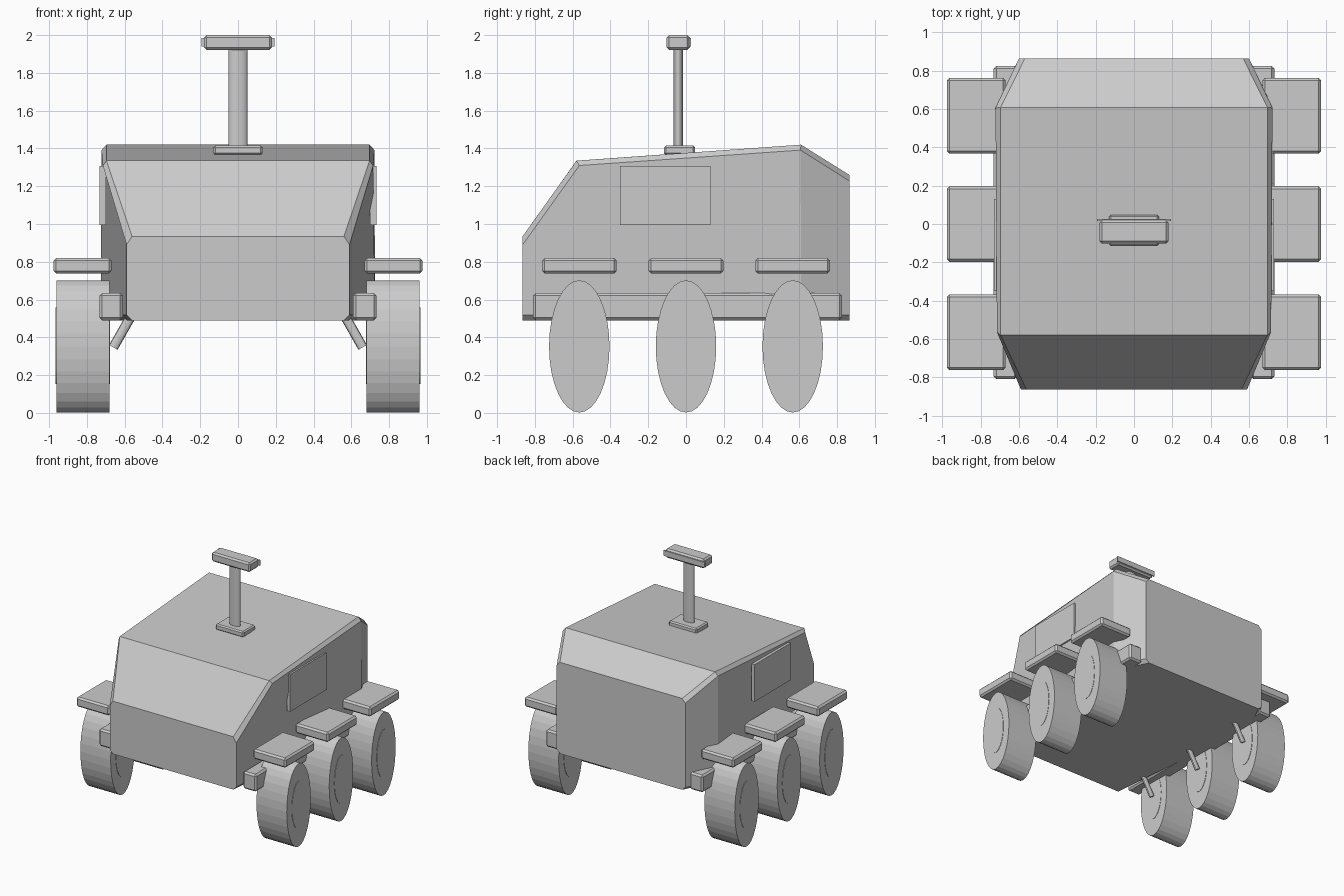
import bpy, bmesh, math
from mathutils import Matrix, Vector

if "Cube" in bpy.data.objects:
    bpy.data.objects.remove(bpy.data.objects["Cube"])


def finish(name, bm):
    bmesh.ops.recalc_face_normals(bm, faces=bm.faces)
    me = bpy.data.meshes.new(name)
    bm.to_mesh(me)
    bm.free()
    ob = bpy.data.objects.new(name, me)
    bpy.context.collection.objects.link(ob)
    return ob


def box(name, lo, hi, bevel=0.0):
    lo, hi = Vector(lo), Vector(hi)
    bm = bmesh.new()
    m = Matrix.Translation((lo + hi) / 2) @ Matrix.Diagonal((hi - lo).to_4d())
    m[3][3] = 1
    bmesh.ops.create_cube(bm, size=1, matrix=m)
    if bevel:
        bmesh.ops.bevel(bm, geom=bm.edges[:], offset=bevel, segments=1, affect='EDGES')
    return finish(name, bm)


def rod(name, a, b, r, r_y, sides=32):
    """Elliptical cylinder between two points; r_y is its half size along y."""
    a, b = Vector(a), Vector(b)
    d = (b - a).normalized()
    side = Vector((0, 1, 0))
    other = d.cross(side)
    bm = bmesh.new()
    rings = []
    for p in (a, b):
        rings.append([bm.verts.new(p + side * r_y * math.cos(t) + other * r * math.sin(t))
                      for t in (2 * math.pi * i / sides for i in range(sides))])
    for i in range(sides):
        j = (i + 1) % sides
        bm.faces.new((rings[0][i], rings[0][j], rings[1][j], rings[1][i]))
    for ring in rings:
        bm.faces.new(ring)
    return finish(name, bm)


# Cabin hull: side outline as (half width, y, z), joined across to its mirror
outline = [(.59, -.865, .49), (.59, -.865, .935), (.725, -.58, 1.335),
           (.725, .61, 1.42), (.60, .865, 1.26), (.60, .865, .49), (.725, .61, .49)]
bm = bmesh.new()
R = [bm.verts.new(p) for p in outline]
L = [bm.verts.new((-x, y, z)) for x, y, z in outline]
for i in range(7):
    j = (i + 1) % 7
    bm.faces.new((R[i], R[j], L[j], L[i]))
for V in (R, L):
    bm.faces.new((V[0], V[1], V[2], V[3], V[6]))   # long side
    bm.faces.new((V[3], V[4], V[5], V[6]))         # rear corner
bmesh.ops.recalc_face_normals(bm, faces=bm.faces)
# Chamfer the roof and floor borders, leave the upright corners sharp
rim = []
for e in bm.edges:
    p, q = (v.co for v in e.verts)
    if p.x * q.x > 0 and (p - q).xy.length > .01:
        rim.append(e)
bmesh.ops.bevel(bm, geom=rim, offset=.028, segments=1, affect='EDGES')
finish("cabin_body", bm)

for s, side in ((1, "right"), (-1, "left")):
    # Side windows and lower chassis rails
    box(f"window_{side}", (s * .70, -.35, .995), (s * .732, .13, 1.308))
    box(f"rail_{side}", (min(s * .61, s * .733), -.81, .49),
        (max(s * .61, s * .733), .826, .635), .014)
    for y, pos in ((-.565, "front"), (0, "middle"), (.565, "rear")):
        tag = f"{pos}_{side}"
        # Wheels, hubs, fenders and suspension struts
        rod(f"wheel_{tag}", (s * .68, y, .352), (s * .962, y, .352), .35, .16)
        rod(f"hub_{tag}", (s * .677, y, .355), (s * .965, y, .355), .203, .093)
        box(f"fender_{tag}", (min(s * .67, s * .977), y - .198, .738),
            (max(s * .67, s * .977), y + .198, .82), .014)
        rod(f"strut_{tag}", (s * .66, y, .347), (s * .545, y, .55), .026, .015, 12)

# Mast with base and sensor head
box("mast_base", (-.13, -.116, 1.365), (.13, .048, 1.415), .01)
rod("mast", (0, -.04, 1.38), (0, -.04, 1.95), .05, .025, 24)
box("mast_head", (-.18, -.102, 1.922), (.18, .02, 2.0), .013)
box("mast_head_plate", (-.192, .016, 1.94), (.192, .027, 1.985))
